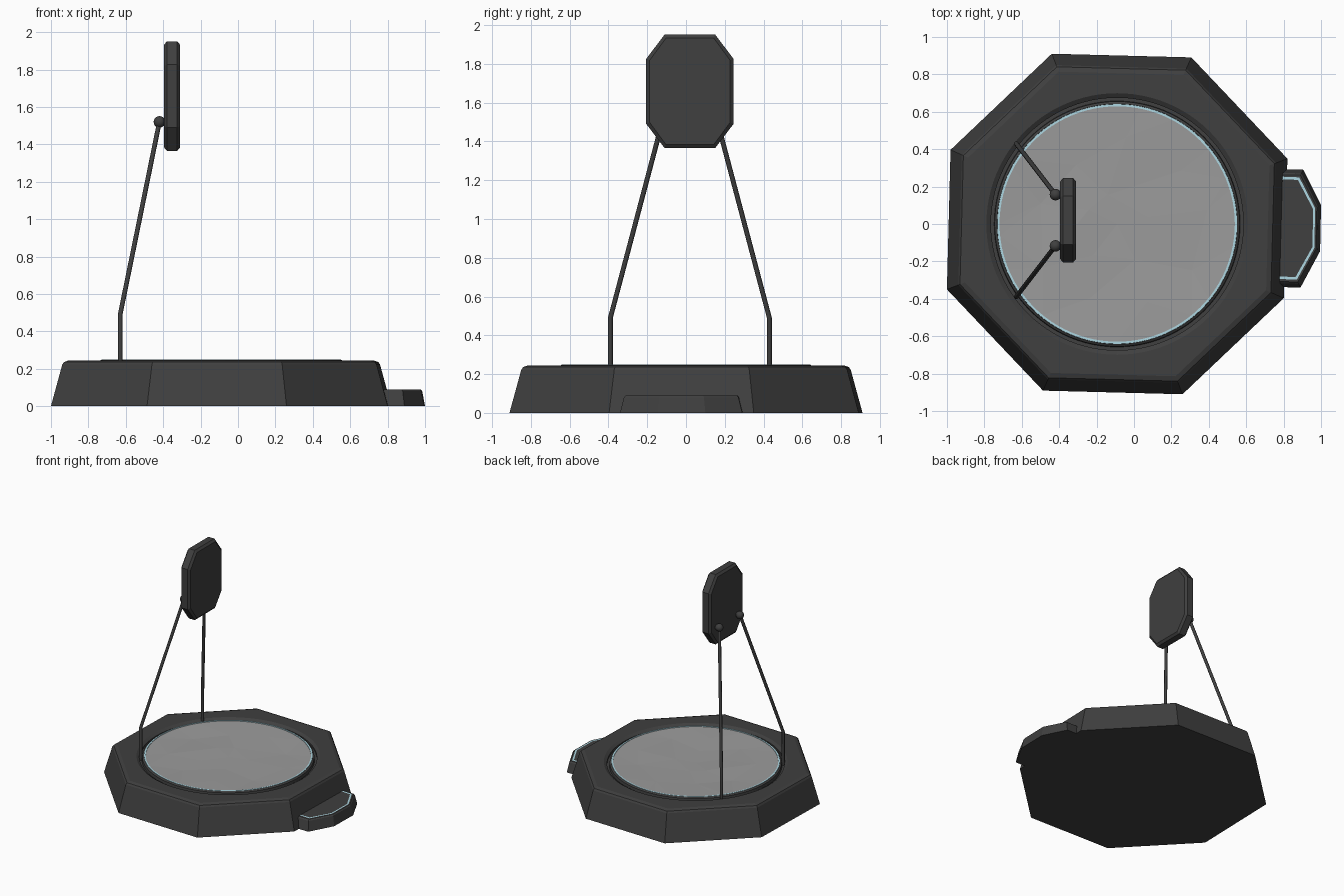
import bpy, bmesh, random
from math import cos, sin, pi, radians
from mathutils import Vector, geometry

if "Cube" in bpy.data.objects:
    bpy.data.objects.remove(bpy.data.objects["Cube"])

random.seed(4)
CX, TOP = -0.09, 0.245
ROT = radians(22.5 - 1.5)


def material(name, col):
    m = bpy.data.materials.new(name)
    m.diffuse_color = (*col, 1)
    m.use_nodes = True
    m.node_tree.nodes["Principled BSDF"].inputs["Base Color"].default_value = m.diffuse_color
    return m


DARK = material("dark_metal", (0.05, 0.05, 0.05))
GLASS = material("grey_glass", (0.33, 0.33, 0.33))
GLOW = material("pale_blue", (0.42, 0.68, 0.76))


def add_mesh(name, verts, faces, mat):
    me = bpy.data.meshes.new(name)
    me.from_pydata(verts, [], faces)
    bm = bmesh.new()
    bm.from_mesh(me)
    bmesh.ops.recalc_face_normals(bm, faces=bm.faces)
    bm.to_mesh(me)
    bm.free()
    me.materials.append(mat)
    ob = bpy.data.objects.new(name, me)
    bpy.context.collection.objects.link(ob)
    return ob


def ngon(r, z, n, rot=0.0):
    return [(CX + r * cos(rot + 2 * pi * i / n), r * sin(rot + 2 * pi * i / n), z) for i in range(n)]


def loft(name, rings, mat, caps=True, closed=False):
    """Join equal-sized vertex rings, capped or closed into a hoop."""
    n, k = len(rings[0]), len(rings)
    verts = [v for r in rings for v in r]
    faces = []
    for a in range(k if closed else k - 1):
        b = (a + 1) % k
        faces += [(a * n + i, a * n + (i + 1) % n, b * n + (i + 1) % n, b * n + i) for i in range(n)]
    if caps and not closed:
        faces += [tuple(range(n)), tuple(range((k - 1) * n, k * n))]
    return add_mesh(name, verts, faces, mat)


def smooth(ob):
    bpy.ops.object.select_all(action='DESELECT')
    bpy.context.view_layer.objects.active = ob
    ob.select_set(True)
    bpy.ops.object.shade_smooth_by_angle(angle=radians(30))


# octagonal base with a round recess cut in its top
base = loft("base", [ngon(r, z, 8, ROT) for r, z in
                     [(0.975, 0), (0.91, 0.222), (0.90, 0.236), (0.872, TOP)]], DARK)
cutter = loft("recess_cutter", [ngon(r, z, 96) for r, z in
                                [(0.675, 0.215), (0.675, 0.23), (0.70, 0.2455), (0.70, 0.3)]], DARK)
cutter.hide_render = True
mod = base.modifiers.new("recess", 'BOOLEAN')
mod.object, mod.operation, mod.solver = cutter, 'DIFFERENCE', 'EXACT'
bpy.context.view_layer.objects.active = base
bpy.ops.object.modifier_apply(modifier=mod.name)
bpy.data.objects.remove(cutter)

# trim and light rings around the plate
trim = loft("plate_trim", [ngon(r, z, 96) for r, z in
                           [(0.658, 0.21), (0.655, 0.24), (0.642, 0.248), (0.63, 0.21)]], DARK, closed=True)
light = loft("plate_light_ring", [ngon(r, z, 96) for r, z in
                                  [(0.641, 0.22), (0.641, 0.25), (0.629, 0.25), (0.629, 0.22)]], GLOW, closed=True)
smooth(trim)
smooth(light)

# faceted glass plate: jittered inner points triangulated to the rim
pts = [(x, y, TOP + 0.001) for x, y, z in ngon(0.63, 0, 64)]
pts += [(CX, 0.0, 0.236)]
for r, n, rot in [(0.2, 5, 0.4), (0.44, 9, 0.1)]:
    for x, y, z in ngon(r, 0.24, n, rot):
        pts.append((x + random.uniform(-.05, .05), y + random.uniform(-.05, .05),
                    z + random.uniform(-.006, .004)))
res = geometry.delaunay_2d_cdt([Vector(p[:2]) for p in pts], [], [], 0, 1e-6)
add_mesh("glass_plate", pts, [tuple(res[3][i][0] for i in f) for f in res[2]], GLASS)

# side step with a thin light strip along its top edge
outer = [(0.70, 0.295), (0.905, 0.29), (1.0, 0.10), (0.995, -0.145), (0.89, -0.34), (0.70, -0.335)]


def inset(s, z):
    c = Vector((0.70, -0.02))
    return [(c.x + (x - c.x) * (1 - s), c.y + (y - c.y) * (1 - s * 1.25), z) for x, y in outer]


loft("side_step", [inset(0, 0), inset(0.05, 0.08), inset(0.075, 0.09)], DARK)
a, b = inset(0.105, 0.0915), inset(0.14, 0.0915)
a[0], b[0], a[5], b[5] = [(0.775, p[1], p[2]) for p in (a[0], b[0], a[5], b[5])]
add_mesh("step_light", a + b, [(i, i + 1, i + 7, i + 6) for i in range(5)], GLOW)

# bent support rods with ball joints
for side, s in (("left", 1), ("right", -1)):
    cu = bpy.data.curves.new(side + "_rod", 'CURVE')
    cu.dimensions = '3D'
    cu.bevel_depth, cu.bevel_resolution, cu.use_fill_caps = 0.0125, 2, True
    sp = cu.splines.new('POLY')
    path = [(-0.63, 0.02 + s * 0.41, 0.21), (-0.63, 0.02 + s * 0.41, 0.49), (-0.42, 0.02 + s * 0.137, 1.52)]
    sp.points.add(2)
    for p, co in zip(sp.points, path):
        p.co = (*co, 1)
    cu.materials.append(DARK)
    bpy.context.collection.objects.link(bpy.data.objects.new(side + "_rod", cu))
    bpy.ops.mesh.primitive_uv_sphere_add(segments=16, ring_count=10, radius=0.031, location=path[2])
    ball = bpy.context.object
    ball.name = side + "_ball_joint"
    ball.data.materials.append(DARK)
    smooth(ball)
    bpy.ops.mesh.primitive_cylinder_add(vertices=12, radius=0.022, depth=0.04,
                                        location=(-0.405, path[2][1], 1.52), rotation=(0, pi / 2, 0))
    bpy.context.object.name = side + "_joint_stub"
    bpy.context.object.data.materials.append(DARK)


# upright panel with cut corners and chamfered edges
def panel_ring(x, d):
    hy, hz, cy, cz = 0.225 - d, 0.293 - d, 0.13 - d * 0.4, 0.168 - d * 0.4
    prof = [(cy, hz), (hy, cz), (hy, -cz), (cy, -hz), (-cy, -hz), (-hy, -cz), (-hy, cz), (-cy, hz)]
    return [(x, 0.02 + y, 1.658 + z) for y, z in prof]


loft("panel", [panel_ring(x, d) for x, d in
               [(-0.395, 0.018), (-0.38, 0), (-0.325, 0), (-0.31, 0.018)]], DARK)
